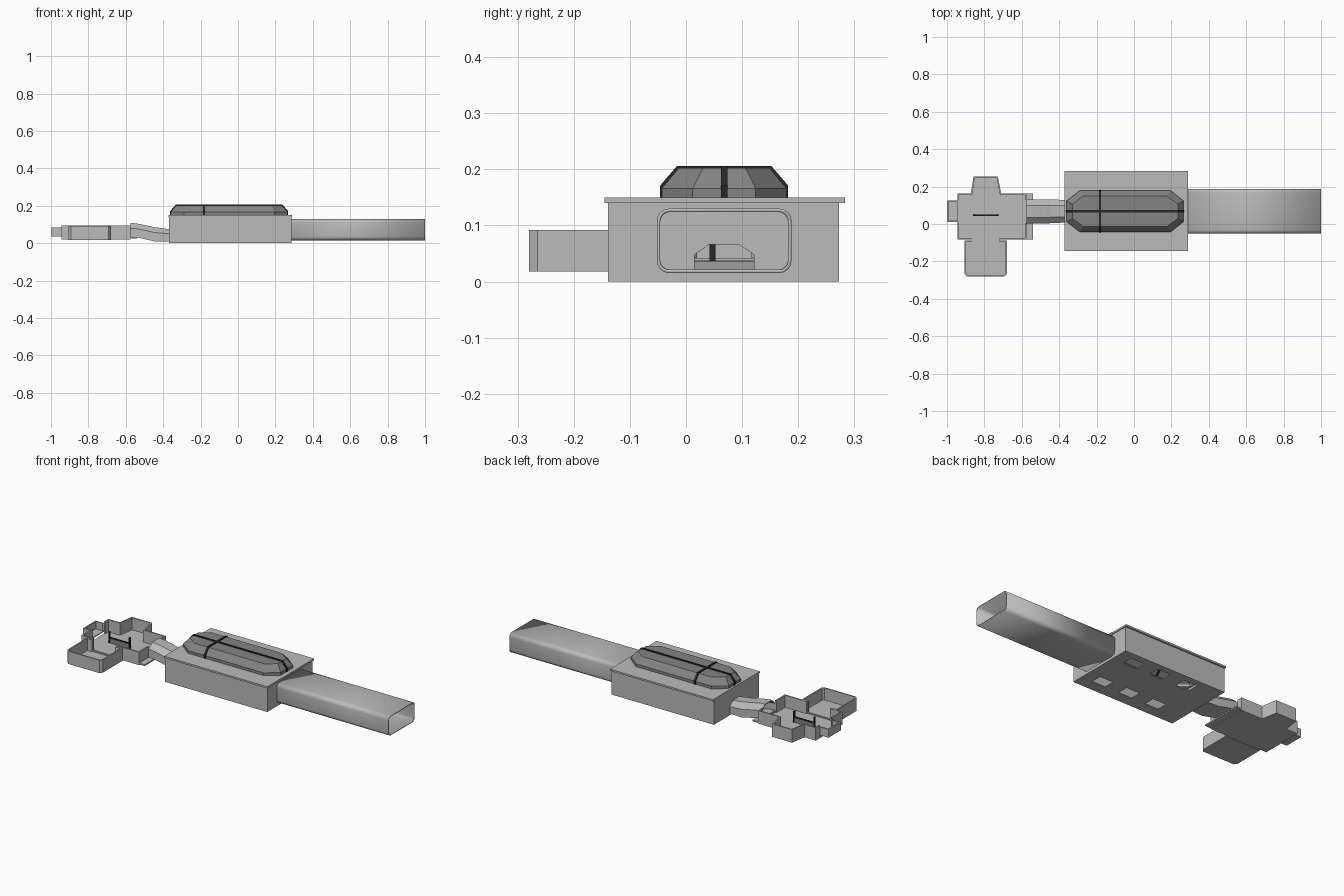
import bpy, bmesh, math
from mathutils import Vector

if "Cube" in bpy.data.objects:
    bpy.data.objects.remove(bpy.data.objects["Cube"], do_unlink=True)


def material(name, v):
    m = bpy.data.materials.new(name)
    m.use_nodes = True
    m.diffuse_color = (v, v, v, 1)
    bsdf = m.node_tree.nodes["Principled BSDF"]
    bsdf.inputs["Base Color"].default_value = (v, v, v, 1)
    bsdf.inputs["Roughness"].default_value = 0.8
    return m


LIGHT = material("light grey", 0.5)
MID = material("mid grey", 0.23)
DARK = material("near black", 0.02)


def finish(bm, name, mat, recalc=True):
    if recalc:
        bmesh.ops.recalc_face_normals(bm, faces=bm.faces)
    me = bpy.data.meshes.new(name)
    bm.to_mesh(me)
    bm.free()
    me.materials.append(mat)
    ob = bpy.data.objects.new(name, me)
    bpy.context.scene.collection.objects.link(ob)
    return ob


def skin(bm, sections, start=False, end=False):
    """Join closed loops of 3D points, with optional end caps."""
    loops = [[bm.verts.new(p) for p in s] for s in sections]
    n = len(loops[0])
    for a, b in zip(loops, loops[1:]):
        for i in range(n):
            j = (i + 1) % n
            bm.faces.new((a[i], a[j], b[j], b[i]))
    if start:
        bm.faces.new(loops[0][::-1])
    if end:
        bm.faces.new(loops[-1])


def prism(bm, outline, z0, z1):
    skin(bm, [[(x, y, z) for x, y in outline] for z in (z0, z1)], True, True)


def rect(x0, x1, y0, y1):
    return [(x0, y0), (x1, y0), (x1, y1), (x0, y1)]


def block(name, x0, x1, y0, y1, z0, z1, mat=LIGHT):
    bm = bmesh.new()
    prism(bm, rect(x0, x1, y0, y1), z0, z1)
    return finish(bm, name, mat)


def solid(name, sections, mat=LIGHT):
    bm = bmesh.new()
    skin(bm, sections, True, True)
    return finish(bm, name, mat)


def shell(name, sections, thickness, mat=LIGHT, end=False):
    """Open skin thickened inwards."""
    bm = bmesh.new()
    skin(bm, sections, end=end)
    ob = finish(bm, name, mat, recalc=False)
    mod = ob.modifiers.new("wall", "SOLIDIFY")
    mod.thickness = thickness
    mod.offset = -1
    return ob


def cut(ob, cutters):
    """Subtract the cutters, then discard them."""
    for c in cutters:
        c.hide_render = True
        mod = ob.modifiers.new("cut", "BOOLEAN")
        mod.operation, mod.solver, mod.object = "DIFFERENCE", "EXACT", c
        bpy.context.view_layer.objects.active = ob
        bpy.ops.object.modifier_apply(modifier=mod.name)
        bpy.data.objects.remove(c, do_unlink=True)


def tray(name, pts, z0, z1, gaps=(), t=0.008):
    """Floor with mitred walls; the edges listed in gaps stay open."""
    bm = bmesh.new()
    prism(bm, pts, z0, z0 + 0.005)
    v = [Vector(p) for p in pts]
    n = len(v)
    normals = []
    for i in range(n):
        d = (v[(i + 1) % n] - v[i]).normalized()
        normals.append(Vector((-d.y, d.x)))
    inner = [v[i] + (normals[i - 1] + normals[i]) * t / (1 + normals[i - 1].dot(normals[i]))
             for i in range(n)]
    for i in range(n):
        j = (i + 1) % n
        if i not in gaps:
            prism(bm, [v[i], v[j], inner[j], inner[i]], z0, z1)
    return finish(bm, name, LIGHT)


def rounded(x, y0, y1, z0, z1, r, seg=4):
    pts = []
    corners = [(y1 - r, z0 + r, -90), (y1 - r, z1 - r, 0), (y0 + r, z1 - r, 90), (y0 + r, z0 + r, 180)]
    for cy, cz, a0 in corners:
        for k in range(seg + 1):
            a = math.radians(a0 + 90 * k / seg)
            pts.append((x, cy + r * math.cos(a), cz + r * math.sin(a)))
    return pts


def octagon(inset, z):
    x0, x1, y0, y1 = -0.36 + inset, 0.265 - inset, -0.043 + inset, 0.179 - inset
    cx, cy = 0.07 - inset * 0.4, 0.055 - inset * 0.4
    return [(x0 + cx, y0, z), (x1 - cx, y0, z), (x1, y0 + cy, z), (x1, y1 - cy, z),
            (x1 - cx, y1, z), (x0 + cx, y1, z), (x0, y1 - cy, z), (x0, y0 + cy, z)]


def arch(x, z0, z1, half=0.064, c=0.068):
    zm = z0 + (z1 - z0) * 0.62
    return [(x, c - half, z0), (x, c + half, z0), (x, c + half, zm),
            (x, c + half * 0.5, z1), (x, c - half * 0.5, z1), (x, c - half, zm)]


# Long hollow tunnel
tunnel = shell("tunnel", [rounded(x, -0.052, 0.188, 0.015, 0.13, 0.022) for x in (0.278, 1.0)], 0.006)

# Hall with floor hatches and openings at both ends
hall = block("hall", -0.37, 0.285, -0.139, 0.273, 0, 0.14)
cutters = [block("hall_inside", -0.362, 0.277, -0.131, 0.265, 0.006, 0.2),
           solid("tunnel_opening", [rounded(x, -0.046, 0.182, 0.021, 0.124, 0.018) for x in (0.25, 0.3)]),
           solid("passage_opening", [arch(x, 0.018, 0.066, 0.053) for x in (-0.39, -0.35)])]
for cx in (-0.18, -0.005, 0.17):
    for cy in (-0.045, 0.2):
        cutters.append(block("hatch", cx - 0.044, cx + 0.044, cy - 0.033, cy + 0.033, -0.01, 0.02))
cut(hall, cutters)

# Roof slab, open below the skylight
roof = block("roof", -0.372, 0.29, -0.145, 0.283, 0.14, 0.15)
cut(roof, [solid("skylight_opening", [octagon(0.008, z) for z in (0.12, 0.17)])])

# Faceted skylight and its ribs
shell("skylight", [octagon(0, 0.15), octagon(0, 0.166), octagon(0.03, 0.202)], 0.004, MID, end=True)


def rib(name, lo, hi, place):
    path = [(lo, 0.15), (lo, 0.167), (lo + 0.03, 0.202), (hi - 0.03, 0.202), (hi, 0.167), (hi, 0.15)]
    mid = (lo + hi) / 2
    sections = []
    for u, z in path:
        s = 1 if u > mid else -1
        dz = 0.004 if z > 0.16 else 0
        outer, inner = (u + s * 0.003, z + dz), (u - s * 0.006, z - dz * 1.5)
        sections.append([place(outer, -0.006), place(outer, 0.006), place(inner, 0.006), place(inner, -0.006)])
    solid(name, sections, DARK)


rib("skylight_long_rib", -0.36, 0.265, lambda p, w: (p[0], 0.068 + w, p[1]))
rib("skylight_cross_rib", -0.043, 0.179, lambda p, w: (-0.182 + w, p[0], p[1]))

# Sloping covered passage
shell("passage", [arch(-0.575, 0.034, 0.108), arch(-0.545, 0.032, 0.106), arch(-0.465, 0.014, 0.09),
                  arch(-0.45, 0.01, 0.086), arch(-0.368, 0.01, 0.075, 0.06)], 0.005)

# Main open room: gaps lead to the front room, the passage and the end bay
room = [(-0.945, -0.083), (-0.87, -0.083), (-0.72, -0.083), (-0.575, -0.083), (-0.575, 0.006),
        (-0.575, 0.13), (-0.575, 0.163), (-0.71, 0.163), (-0.728, 0.255), (-0.858, 0.255),
        (-0.872, 0.163), (-0.945, 0.163), (-0.945, 0.125), (-0.945, 0.012)]
tray("main_room", room, 0.02, 0.095, gaps=(1, 4, 12))
block("room_threshold", -0.576, -0.54, -0.083, 0.163, 0.024, 0.032)

# End bay
tray("end_bay", [(-0.943, 0.125), (-1.0, 0.125), (-1.0, 0.012), (-0.943, 0.012)], 0.037, 0.085, gaps=(3,))

# Front room with clipped corners
front = [(-0.906, -0.265), (-0.894, -0.28), (-0.692, -0.28), (-0.68, -0.265),
         (-0.68, -0.087), (-0.72, -0.087), (-0.87, -0.087), (-0.906, -0.087)]
tray("front_room", front, 0.018, 0.092, gaps=(5,))
block("front_room_sill", -0.87, -0.72, -0.09, -0.08, 0.02, 0.03)

# Partition with end posts in the main room
block("partition", -0.855, -0.73, 0.045, 0.05, 0.024, 0.056, MID)
block("partition_rail", -0.86, -0.725, 0.043, 0.052, 0.052, 0.058, DARK)
for side, px in (("right", -0.86), ("left", -0.731)):
    block("partition_post_" + side, px, px + 0.007, 0.042, 0.053, 0.024, 0.09, DARK)

# Smooth only the rounded tunnel
bpy.ops.object.select_all(action="DESELECT")
tunnel.select_set(True)
bpy.context.view_layer.objects.active = tunnel
bpy.ops.object.shade_smooth_by_angle(angle=math.radians(35))
